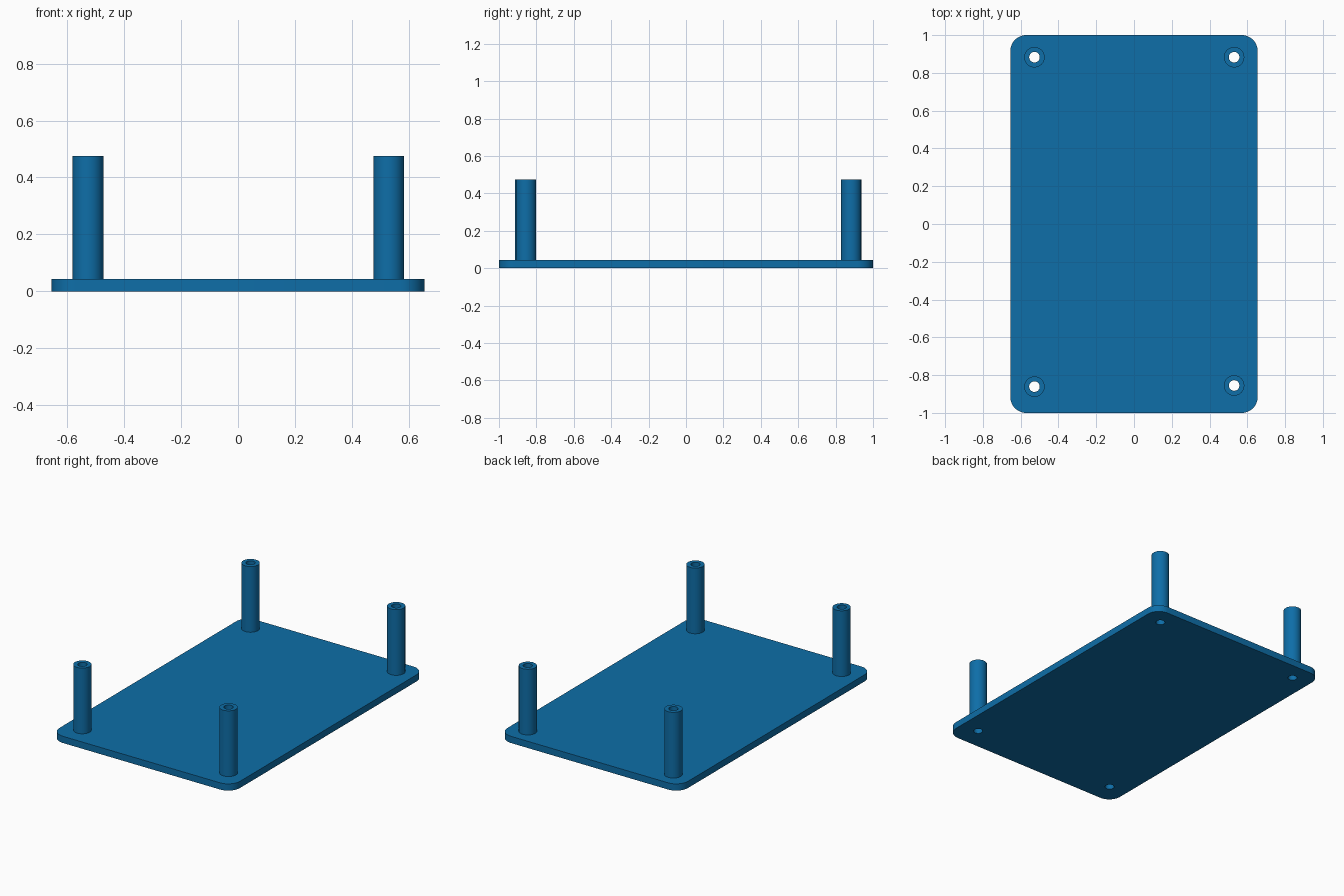
import bpy
import math

if "Cube" in bpy.data.objects:
    bpy.data.objects.remove(bpy.data.objects["Cube"])

PLATE_X, PLATE_Y, PLATE_Z = 0.655, 1.0, 0.044
CORNER_R = 0.085
POST_R, HOLE_R, POST_TOP = 0.054, 0.028, 0.475
POSTS = {
    "post_front_left": (-0.527, -0.861),
    "post_front_right": (0.530, -0.855),
    "post_back_left": (-0.527, 0.883),
    "post_back_right": (0.530, 0.883),
}

blue = bpy.data.materials.new("blue plastic")
blue.diffuse_color = (0.0044, 0.156, 0.392, 1)
blue.use_nodes = True
blue.node_tree.nodes["Principled BSDF"].inputs["Base Color"].default_value = blue.diffuse_color


def arc(cx, cy, r, start, sweep, steps):
    return [(cx + r * math.cos(start + sweep * i / steps),
             cy + r * math.sin(start + sweep * i / steps)) for i in range(steps + 1)]


def circle(cx, cy, r, sides=40):
    return arc(cx, cy, r, 0, math.tau, sides)[:-1]


def extruded(name, loops, z0, z1):
    """Fill the first loop, leave the other loops open as holes, extrude from z0 to z1."""
    curve = bpy.data.curves.new(name, 'CURVE')
    curve.dimensions = '2D'
    curve.fill_mode = 'BOTH'
    curve.extrude = (z1 - z0) / 2
    for loop in loops:
        spline = curve.splines.new('POLY')
        spline.points.add(len(loop) - 1)
        for p, (x, y) in zip(spline.points, loop):
            p.co = (x, y, 0, 1)
        spline.use_cyclic_u = True
    obj = bpy.data.objects.new(name, curve)
    bpy.context.collection.objects.link(obj)
    obj.location.z = (z0 + z1) / 2
    bpy.ops.object.select_all(action='DESELECT')
    obj.select_set(True)
    bpy.context.view_layer.objects.active = obj
    bpy.ops.object.convert(target='MESH')
    obj = bpy.context.object
    obj.name = name
    obj.data.materials.clear()
    obj.data.materials.append(blue)
    # Weld the caps to the walls and make the normals consistent
    bpy.ops.object.mode_set(mode='EDIT')
    bpy.ops.mesh.select_all(action='SELECT')
    bpy.ops.mesh.remove_doubles(threshold=0.0001)
    bpy.ops.mesh.normals_make_consistent(inside=False)
    bpy.ops.object.mode_set(mode='OBJECT')
    bpy.ops.object.shade_smooth_by_angle(angle=math.radians(30))
    return obj


# Base plate: rounded rectangle with four screw holes
outline = []
for k, (sx, sy) in enumerate([(1, 1), (-1, 1), (-1, -1), (1, -1)]):
    outline += arc(sx * (PLATE_X - CORNER_R), sy * (PLATE_Y - CORNER_R),
                   CORNER_R, k * math.pi / 2, math.pi / 2, 12)
extruded("base_plate", [outline] + [circle(x, y, HOLE_R) for x, y in POSTS.values()],
         0, PLATE_Z)

# Hollow standoff posts
for name, (x, y) in POSTS.items():
    extruded(name, [circle(x, y, POST_R), circle(x, y, HOLE_R)], PLATE_Z, POST_TOP)
